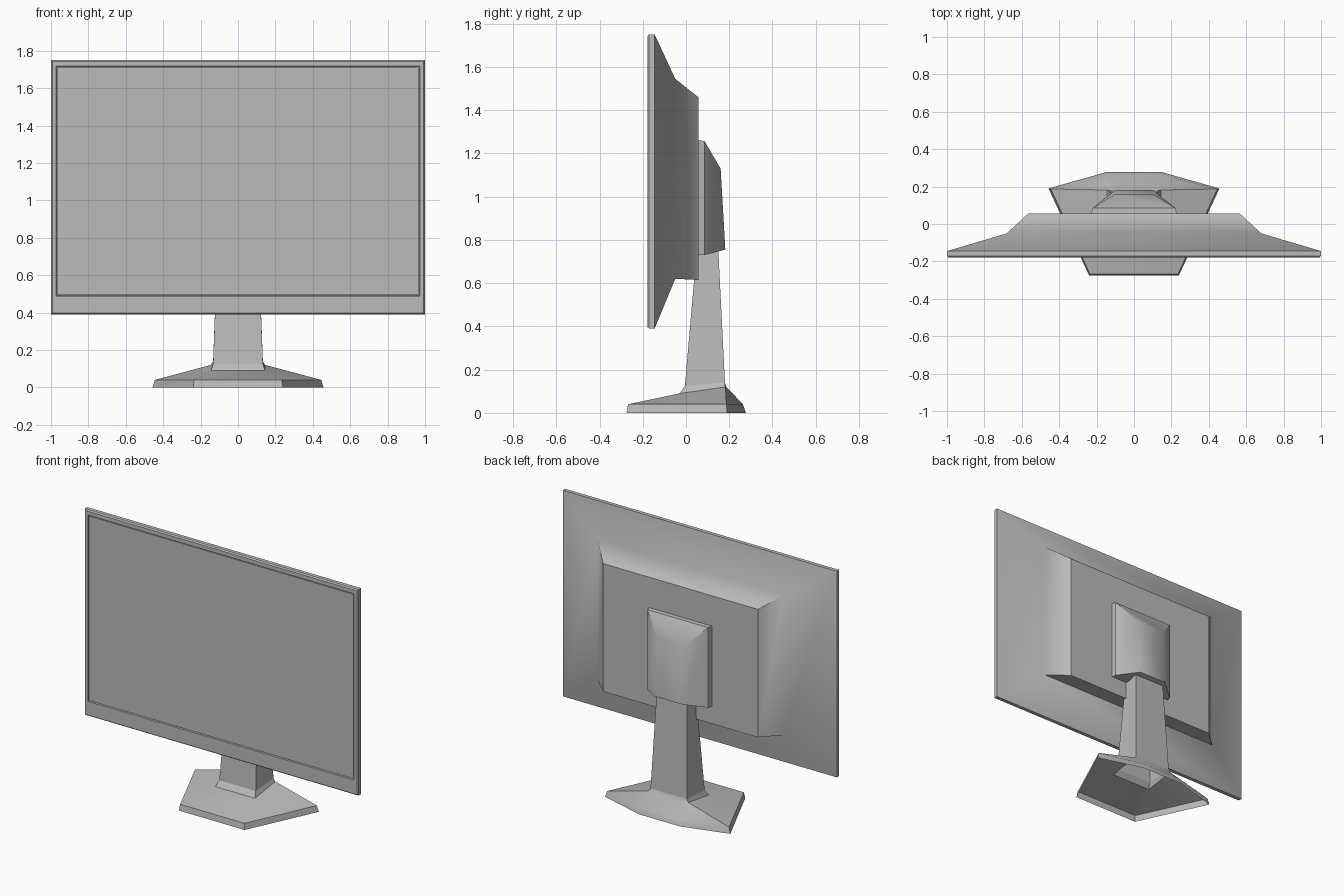
import bpy
import bmesh
from math import radians

cube = bpy.data.objects.get("Cube")
if cube:
    bpy.data.objects.remove(cube, do_unlink=True)

grey = bpy.data.materials.new("plain grey")
grey.use_nodes = True
colour = (0.5, 0.5, 0.5, 1)
grey.diffuse_color = colour
grey.node_tree.nodes["Principled BSDF"].inputs["Base Color"].default_value = colour


def loft(name, loops, cap_start=True, cap_end=True):
    """Skin a list of equal-sized vertex loops into one object."""
    bm = bmesh.new()
    rings = [[bm.verts.new(p) for p in loop] for loop in loops]
    n = len(rings[0])
    for a, b in zip(rings, rings[1:]):
        for i in range(n):
            j = (i + 1) % n
            bm.faces.new((a[i], a[j], b[j], b[i]))
    if cap_start:
        bm.faces.new(rings[0][::-1])
    if cap_end:
        bm.faces.new(rings[-1])
    if cap_start and cap_end:
        bmesh.ops.recalc_face_normals(bm, faces=bm.faces[:])
    mesh = bpy.data.meshes.new(name)
    bm.to_mesh(mesh)
    bm.free()
    mesh.materials.append(grey)
    obj = bpy.data.objects.new(name, mesh)
    bpy.context.collection.objects.link(obj)
    bpy.ops.object.select_all(action='DESELECT')
    obj.select_set(True)
    bpy.context.view_layer.objects.active = obj
    bpy.ops.object.shade_smooth_by_angle(angle=radians(35))
    return obj


def upright(y, half, low, high, y_top=None):
    """Upright rectangle facing the viewer; the top may lean in y."""
    t = y if y_top is None else y_top
    return [(-half, y, low), (half, y, low), (half, t, high), (-half, t, high)]


def six(front, side, back, rear):
    """Mirrored six-point loop: each argument is an (x, y, z) corner."""
    right = [front, side, back]
    left = [(-x, y, z) for x, y, z in right]
    return [left[0], *right, left[2], left[1]] if rear else right + left[::-1]


# Display casing: recessed front, thin rim, two sloped bands to the back
loft("display_casing", [
    upright(-0.165, 0.97, 0.49, 1.715),
    upright(-0.178, 0.972, 0.488, 1.717),
    upright(-0.178, 0.993, 0.397, 1.743),
    upright(-0.17, 1.0, 0.39, 1.75),
    upright(-0.145, 1.0, 0.39, 1.75),
    upright(-0.05, 0.68, 0.62, 1.545),
    upright(0.057, 0.565, 0.615, 1.46),
])

# Screen plate sitting in the recess
loft("screen", [upright(-0.174, 0.966, 0.494, 1.711),
                upright(-0.166, 0.966, 0.494, 1.711)])

# Tapered bracket joining the display to the neck
loft("rear_bracket", [
    upright(0.05, 0.23, 0.73, 1.26),
    upright(0.085, 0.222, 0.73, 1.258),
    upright(0.182, 0.1, 0.755, 1.13, 0.16),
])

# Shared loops where the neck meets the foot
foot_top = six((0.145, -0.03, 0.09), (0.145, 0.182, 0.12), (0.07, 0.187, 0.12), True)
collar = six((0.133, -0.005, 0.125), (0.133, 0.18, 0.14), (0.065, 0.18, 0.14), True)
neck_top = six((0.11, 0.05, 0.76), (0.11, 0.149, 0.76), (0.055, 0.149, 0.76), True)

# Hollow foot, open underneath
loft("foot", [
    six((0.24, -0.275, 0), (0.457, 0.19, 0), (0.15, 0.277, 0), True),
    six((0.235, -0.268, 0.04), (0.445, 0.187, 0.04), (0.147, 0.263, 0.04), True),
    foot_top,
    collar,
], cap_start=False, cap_end=False)

# Neck
loft("neck", [collar, neck_top], cap_start=False)
